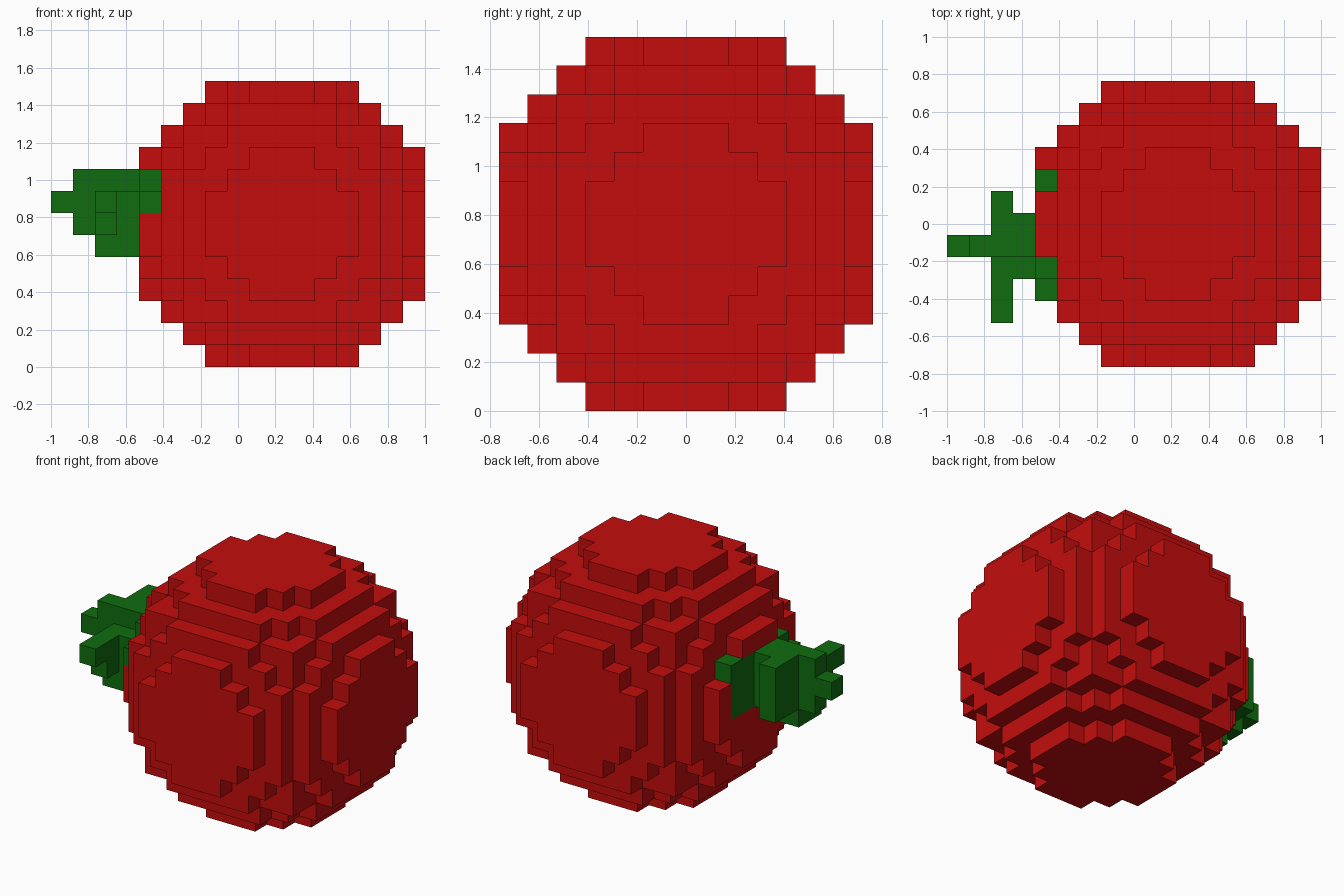
import bpy, bmesh, math
from mathutils import Vector

if "Cube" in bpy.data.objects:
    bpy.data.objects.remove(bpy.data.objects["Cube"])

U = 2 / 17                                   # edge length of one block
CENTRE = Vector((4 * U / 2, 0, 6.5 * U))     # middle of the round body
R = range(-6, 7)


def material(name, rgb):
    m = bpy.data.materials.new(name)
    m.diffuse_color = (*rgb, 1)
    m.use_nodes = True
    m.node_tree.nodes["Principled BSDF"].inputs["Base Color"].default_value = m.diffuse_color
    return m


def row(a, c, first, last):
    """Blocks along y at column a and height c."""
    return {(a, b, c) for b in range(first, last + 1)}


# Stalk: stepped tip
stalk = row(-10, 1, -1, -1)
for c in (0, 1, 2):
    stalk |= row(-9, c, -1, -1)

# Leaf: cross-shaped plate
leaf = row(-8, 2, -1, 1) | row(-8, 1, -4, 1) | row(-8, 0, -3, 1) | row(-8, -1, -2, -1)

# Neck joining the leaf to the body
neck = row(-7, 2, -1, 0) | row(-7, 1, -2, 0) | row(-7, 0, -2, 0) | row(-7, -1, -2, -1)

# Green base set into the end of the body
base = row(-6, 2, -2, 2) | row(-6, 1, -3, 2) | row(-6, 0, -2, 2)

# Body: block ball, thirteen blocks across
body = {(a, b, c) for a in R for b in R for c in R
        if a * a + b * b + c * c <= 48} - base

solid = body | base | neck | leaf | stalk


def build(name, cells, mat):
    """Make the outer skin of a set of blocks, with flat areas joined."""
    bm = bmesh.new()
    for cell in cells:
        for axis in range(3):
            for sign in (-1, 1):
                near = list(cell)
                near[axis] += sign
                if tuple(near) in solid:
                    continue
                n, u, v = Vector(), Vector(), Vector()
                n[axis] = sign / 2
                u[(axis + 1) % 3] = 0.5
                v[(axis + 2) % 3] = 0.5 * sign
                mid = Vector(cell) + n
                bm.faces.new([bm.verts.new(CENTRE + U * (mid + p))
                              for p in (-u - v, u - v, u + v, v - u)])
    bmesh.ops.remove_doubles(bm, verts=bm.verts, dist=U / 100)
    bmesh.ops.dissolve_limit(bm, angle_limit=math.radians(1),
                             verts=bm.verts, edges=bm.edges)
    mesh = bpy.data.meshes.new(name)
    bm.to_mesh(mesh)
    bm.free()
    mesh.materials.append(mat)
    bpy.context.collection.objects.link(bpy.data.objects.new(name, mesh))


red = material("red", (0.55, 0.004, 0.004))
green = material("green", (0.005, 0.15, 0.005))

build("round_body", body, red)
build("leaf_base", base, green)
build("neck", neck, green)
build("leaf", leaf, green)
build("stalk", stalk, green)
